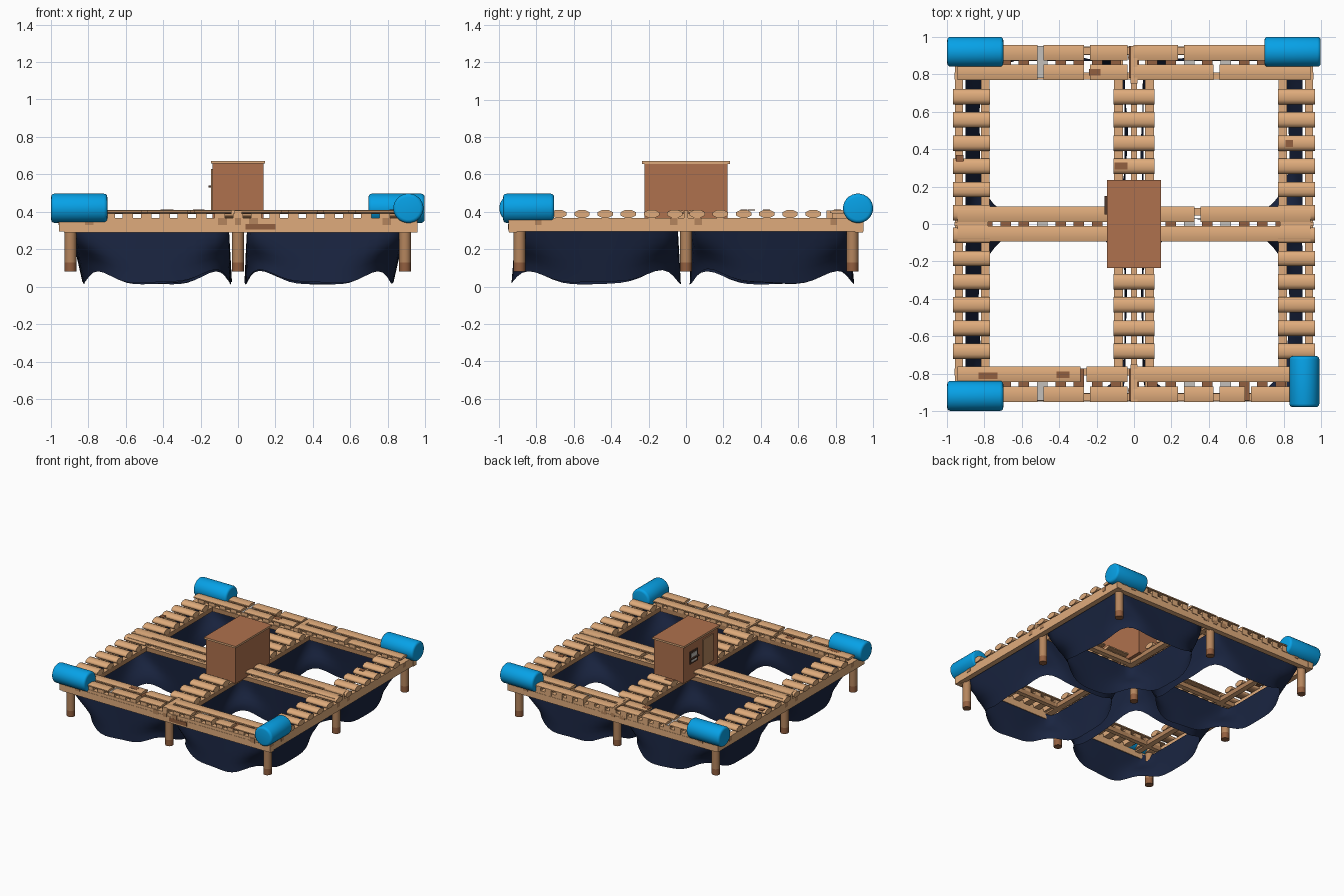
import bpy, bmesh, math
from mathutils import Matrix

cube = bpy.data.objects.get("Cube")
if cube:
    bpy.data.objects.remove(cube, do_unlink=True)


def material(name, rgb):
    m = bpy.data.materials.new(name)
    m.use_nodes = True
    m.diffuse_color = (*rgb, 1)
    bsdf = m.node_tree.nodes["Principled BSDF"]
    bsdf.inputs["Base Color"].default_value = (*rgb, 1)
    bsdf.inputs["Roughness"].default_value = 0.8
    return m


TAN = material("tan wood", (0.74, 0.41, 0.20))
POST = material("post wood", (0.46, 0.235, 0.11))
BROWN = material("brown wood", (0.29, 0.115, 0.05))
CABIN = material("cabin brown", (0.43, 0.165, 0.075))
NAVY = material("navy net", (0.010, 0.018, 0.052))
BLUE = material("float blue", (0.002, 0.36, 0.80))
GREY = material("pale grey", (0.55, 0.53, 0.50))
DARK = material("dark frame", (0.08, 0.04, 0.025))


def finish(name, bm, mats, smooth=True, second=None):
    """Make an object; faces for which second() is true get the second material."""
    bmesh.ops.recalc_face_normals(bm, faces=bm.faces)
    for f in bm.faces:
        f.material_index = int(second is not None and second(f))
    mesh = bpy.data.meshes.new(name)
    bm.to_mesh(mesh)
    bm.free()
    for m in mats:
        mesh.materials.append(m)
    ob = bpy.data.objects.new(name, mesh)
    bpy.context.collection.objects.link(ob)
    if smooth:
        bpy.ops.object.select_all(action='DESELECT')
        ob.select_set(True)
        bpy.context.view_layer.objects.active = ob
        bpy.ops.object.shade_smooth_by_angle(angle=math.radians(70))


def underside(f):
    return f.normal.z < -0.5


def topside(f):
    return f.normal.z > 0.5


def add_box(bm, x0, x1, y0, y1, z0, z1):
    size = Matrix.Diagonal((x1 - x0, y1 - y0, z1 - z0, 1))
    mid = Matrix.Translation(((x0 + x1) / 2, (y0 + y1) / 2, (z0 + z1) / 2))
    bmesh.ops.create_cube(bm, size=1, matrix=mid @ size)


def add_log(bm, axis, a, b, across, z, half_w, half_h, sides=8):
    """Log with flats on top and bottom, from a to b along axis X or Y."""
    turn = Matrix.Rotation(math.pi / 2, 4, 'Y')
    if axis == 'Y':
        turn = Matrix.Rotation(math.pi / 2, 4, 'Z') @ turn
    mid = (a + b) / 2
    pos = (mid, across, z) if axis == 'X' else (across, mid, z)
    shape = Matrix.Diagonal((half_h, half_w, 1, 1)) @ Matrix.Rotation(math.pi / sides, 4, 'Z')
    r = 1 / math.cos(math.pi / sides)
    bmesh.ops.create_cone(bm, cap_ends=True, segments=sides, radius1=r, radius2=r,
                          depth=b - a, matrix=Matrix.Translation(pos) @ turn @ shape)


def box_object(name, mat, *dims):
    bm = bmesh.new()
    add_box(bm, *dims)
    finish(name, bm, [mat], False)


# Deep outer beams, shallow inner beams
outer, inner = bmesh.new(), bmesh.new()
for s in (-1, 1):
    add_box(outer, -0.93, 0.96, s * 0.925 - 0.022, s * 0.925 + 0.022, 0.29, 0.342)
    add_box(outer, s * 0.935 - 0.022, s * 0.935 + 0.022, -0.95, 0.95, 0.295, 0.366)
    add_box(outer, -0.965, 0.93, s * 0.925 - 0.02, s * 0.925 + 0.02, 0.342, 0.366)
    add_box(inner, -0.96, 0.96, s * 0.79 - 0.018, s * 0.79 + 0.018, 0.33, 0.366)
    add_box(inner, s * 0.795 - 0.022, s * 0.795 + 0.022, -0.95, 0.95, 0.33, 0.366)
    add_box(inner, -0.96, 0.96, s * 0.065 - 0.02, s * 0.065 + 0.02, 0.33, 0.366)
    add_box(inner, s * 0.083 - 0.024, s * 0.083 + 0.024, -0.95, 0.95, 0.33, 0.366)
add_box(inner, -0.016, 0.016, -0.95, 0.95, 0.33, 0.366)
finish("outer_beams", outer, [TAN], False)
finish("inner_beams", inner, [TAN, POST], False, lambda f: abs(f.normal.z) < 0.5)

# Cross planks of the two side walkways and the middle walkway
for name, x, half in (("right_planks", -0.868, 0.098), ("middle_planks", 0, 0.11),
                      ("left_planks", 0.868, 0.098)):
    bm = bmesh.new()
    for s in (-1, 1):
        for i in range(2 if x == 0 else 0, 6):
            add_log(bm, 'X', x - half, x + half, s * (0.06 + 0.124 * i), 0.389, 0.041, 0.021)
    finish(name, bm, [TAN, POST], True, underside)

# Long boards of the front, back and centre walkways, split at gaps
rows = {
    "back_outer_boards": (0.915, (-0.96, -0.5, -0.25, -0.02, 0.25, 0.96)),
    "back_inner_boards": (0.81, (-0.96, -0.5, -0.25, -0.02, 0.44, 0.96)),
    "front_inner_boards": (-0.803, (-0.96, -0.27, -0.02, 0.96)),
    "front_outer_boards": (-0.91, (-0.96, -0.5, -0.25, -0.02, 0.25, 0.44, 0.61, 0.96)),
    "centre_back_board": (0.053, (-0.96, 0.34, 0.96)),
    "centre_front_board": (-0.053, (-0.96, 0.96)),
}
for name, (y, cuts) in rows.items():
    bm = bmesh.new()
    for a, b in zip(cuts, cuts[1:]):
        add_log(bm, 'X', a + 0.016, b - 0.016, y, 0.400, 0.041, 0.011)
    finish(name, bm, [TAN, POST], True, underside)

# Short cleats below the boards, some of them pale
wood, pale = bmesh.new(), bmesh.new()
for y in (0.865, -0.857, 0):
    half = 0.085 if y else 0.06
    for i in range(-9, 10):
        x = i * 0.098
        bm = pale if i in (-5, 3, 5) else wood
        add_box(bm, x - 0.028, x + 0.028, y - half, y + half, 0.345, 0.392)
finish("wood_cleats", wood, [TAN, BROWN], False, topside)
finish("pale_cleats", pale, [TAN, GREY], False, topside)

# Ridge strips at the ends of the middle walkways
bm = bmesh.new()
for s in (-1, 1):
    add_box(bm, -0.02, 0.02, *sorted((s * 0.75, s * 0.95)), 0.36, 0.408)
    add_box(bm, *sorted((s * 0.78, s * 0.96)), -0.012, 0.012, 0.36, 0.408)
finish("ridge_strips", bm, [TAN], False)

# Rusty patches lying on the boards
bm = bmesh.new()
for x, y, w in ((-0.78, -0.81, 0.05), (-0.38, -0.805, 0.035), (-0.21, 0.81, 0.03),
                (-0.93, 0.35, 0.02), (0.83, 0.43, 0.02), (-0.07, 0.31, 0.035)):
    add_box(bm, x - w, x + w, y - 0.018, y + 0.018, 0.407, 0.412)
add_box(bm, 0.04, 0.2, -0.951, -0.946, 0.305, 0.335)
finish("rusty_patches", bm, [BROWN], False)

# Posts with dark feet
for xn, x in (("right", -0.895), ("middle", 0), ("left", 0.892)):
    for yn, y in (("front", -0.89), ("centre", 0), ("back", 0.89)):
        bm = bmesh.new()
        for low, high in ((0.08, 0.13), (0.13, 0.36)):
            bmesh.ops.create_cone(bm, cap_ends=True, segments=12, radius1=0.032, radius2=0.032,
                                  depth=high - low,
                                  matrix=Matrix.Translation((x, y, (low + high) / 2)))
        finish(f"{yn}_{xn}_post", bm, [POST, BROWN], True,
               lambda f: f.calc_center_median().z < 0.12)


# Net skirts: square at the rim, rounded below, with a hem drawn up at the corners
def net(name, top, low, phase):
    bm = bmesh.new()
    segs, levels, rings = 64, 8, []
    for k in range(levels + 1):
        t = k / levels
        n = 3.1 + 25 * (1 - t) ** 3
        cx, cy, rx, ry = (p + (q - p) * t for p, q in zip(top, low))
        ring = []
        for i in range(segs):
            a = math.tau * i / segs
            c, s = math.cos(a), math.sin(a)
            r = 1 / (abs(c) ** n + abs(s) ** n) ** (1 / n)
            r += 0.012 * t * math.sin(5 * a + phase)
            hem = 0.02 + 0.008 * math.sin(3 * a + phase) + 0.07 * math.sin(2 * a) ** 6
            ring.append(bm.verts.new((cx + rx * r * c, cy + ry * r * s,
                                      0.33 + (hem - 0.33) * t)))
        rings.append(ring)
    for lo, hi in zip(rings, rings[1:]):
        for i in range(segs):
            j = (i + 1) % segs
            bm.faces.new((lo[i], lo[j], hi[j], hi[i]))
    finish(name, bm, [NAVY])


for xn, sx in (("right", -1), ("left", 1)):
    net(f"front_{xn}_net", (sx * 0.475, -0.475, 0.425, 0.43),
        (sx * 0.432, -0.482, 0.395, 0.45), sx)
    net(f"back_{xn}_net", (sx * 0.475, 0.45, 0.425, 0.42),
        (sx * 0.432, 0.46, 0.395, 0.435), 2 + sx)

# Corner floats with rounded rims
for name, axis, a, b, across in (("back_right_float", 'X', -0.998, -0.698, 0.92),
                                 ("back_left_float", 'X', 0.697, 0.997, 0.92),
                                 ("front_right_float", 'X', -0.998, -0.698, -0.918),
                                 ("front_left_float", 'Y', -0.978, -0.705, 0.91)):
    bm = bmesh.new()
    add_log(bm, axis, a, b, across, 0.419, 0.08, 0.078, 24)
    rims = [e for e in bm.edges if any(len(f.verts) > 4 for f in e.link_faces)]
    bmesh.ops.bevel(bm, geom=rims, offset=0.018, segments=3, profile=0.5, affect='EDGES')
    finish(name, bm, [BLUE])

# Cabin with roof, door and window
box_object("cabin_walls", CABIN, -0.135, 0.135, -0.222, 0.222, 0.36, 0.657)
bm = bmesh.new()
add_box(bm, -0.145, 0.143, -0.235, 0.235, 0.657, 0.672)
finish("cabin_roof", bm, [CABIN, TAN], False, lambda f: abs(f.normal.z) < 0.5)
box_object("cabin_door", POST, -0.143, -0.135, -0.15, -0.02, 0.41, 0.63)
box_object("window_frame", DARK, -0.142, -0.135, 0.05, 0.15, 0.49, 0.59)
box_object("window_pane", GREY, -0.145, -0.141, 0.065, 0.135, 0.505, 0.575)
box_object("window_sill", DARK, -0.157, -0.135, 0.05, 0.15, 0.53, 0.54)
